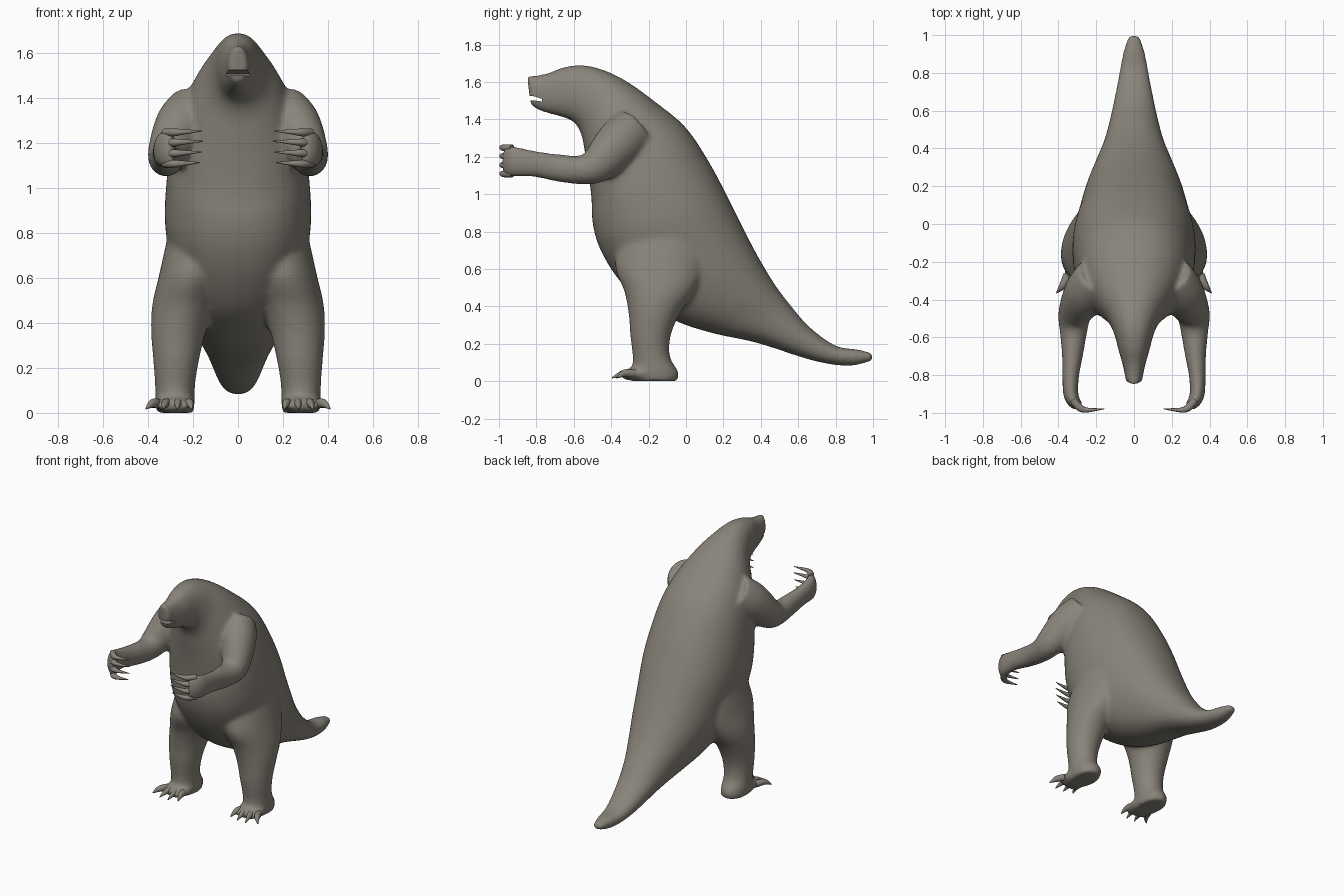
import bpy, bmesh, math
from mathutils import Vector

cube = bpy.data.objects.get("Cube")
if cube:
    bpy.data.objects.remove(cube, do_unlink=True)

hide = bpy.data.materials.new("grey_brown_hide")
hide.use_nodes = True
COLOUR = (0.25, 0.23, 0.195, 1)
hide.diffuse_color = COLOUR
hide.node_tree.nodes["Principled BSDF"].inputs["Base Color"].default_value = COLOUR


def spline(rows, steps=5):
    """Smooth a list of number rows with a Catmull-Rom curve."""
    out = []
    for i in range(len(rows) - 1):
        a, b = rows[max(i - 1, 0)], rows[i]
        c, d = rows[i + 1], rows[min(i + 2, len(rows) - 1)]
        for k in range(steps):
            t = k / steps
            out.append([0.5 * (2 * q + (r - p) * t + (2 * p - 5 * q + 4 * r - s) * t * t
                               + (3 * q - p - 3 * r + s) * t ** 3)
                        for p, q, r, s in zip(a, b, c, d)])
    return out + [list(rows[-1])]


def loft(bm, sections, sides=32, power=1.0):
    """Skin rings given as (centre, half axis u, half axis v)."""
    rings = []
    for c, u, v in sections:
        ring = []
        for k in range(sides):
            a = math.tau * k / sides
            x, y = (math.copysign(abs(f) ** power, f) for f in (math.cos(a), math.sin(a)))
            ring.append(bm.verts.new(c + u * x + v * y))
        rings.append(ring)
    faces = [bm.faces.new((p[k], p[(k + 1) % sides], q[(k + 1) % sides], q[k]))
             for p, q in zip(rings, rings[1:]) for k in range(sides)]
    faces += [bm.faces.new(rings[0]), bm.faces.new(rings[-1])]
    bmesh.ops.recalc_face_normals(bm, faces=faces)


def limb(bm, rows, side, sides=24):
    """Tube along x, y, z with a sideways and an upright radius per row."""
    rows = spline(rows)
    pts = [Vector((side * r[0], r[1], r[2])) for r in rows]
    sections = []
    for i, p in enumerate(pts):
        t = (pts[min(i + 1, len(pts) - 1)] - pts[max(i - 1, 0)]).normalized()
        u = t.cross(Vector((0, 0, 1))).normalized()
        sections.append((p, u * rows[i][3], u.cross(t) * rows[i][4]))
    loft(bm, sections, sides)


def make_object(name, bm):
    mesh = bpy.data.meshes.new(name)
    bm.to_mesh(mesh)
    bm.free()
    mesh.materials.append(hide)
    ob = bpy.data.objects.new(name, mesh)
    bpy.context.collection.objects.link(ob)
    return ob


def shade(ob):
    bpy.ops.object.select_all(action='DESELECT')
    ob.select_set(True)
    bpy.context.view_layer.objects.active = ob
    bpy.ops.object.shade_smooth_by_angle(angle=math.radians(50))


# Head, torso and tail: back y, z; underside y, z; half width
TRUNK = [
    (-.85, 1.632, -.83, 1.475, .043), (-.79, 1.637, -.79, 1.45, .05),
    (-.73, 1.65, -.73, 1.43, .064), (-.66, 1.677, -.67, 1.415, .083),
    (-.56, 1.69, -.60, 1.385, .105), (-.45, 1.667, -.56, 1.32, .14),
    (-.32, 1.605, -.54, 1.22, .2), (-.16, 1.49, -.52, 1.10, .265),
    (0, 1.355, -.505, .97, .3), (.13, 1.16, -.5, .85, .32),
    (.23, .97, -.465, .72, .325), (.32, .79, -.38, .57, .3),
    (.40, .64, -.25, .43, .27), (.48, .51, -.05, .32, .22),
    (.56, .405, .15, .255, .17), (.66, .29, .38, .205, .13),
    (.80, .19, .68, .11, .088), (.92, .17, .87, .082, .06), (1.0, .15, 1.0, .11, .03)]
# Legs: centre, half width, half depth
LEG = [(.17, -.10, .80, .14, .24), (.20, -.13, .62, .15, .25),
       (.24, -.14, .48, .142, .19), (.265, -.17, .36, .122, .137),
       (.275, -.19, .24, .103, .108), (.28, -.185, .13, .09, .1),
       (.28, -.165, .05, .088, .125), (.28, -.165, 0, .082, .12)]
FOOT = [(.275, -.05, .032, .05, .03), (.28, -.2, .045, .085, .045),
        (.285, -.3, .036, .088, .032), (.29, -.34, .03, .07, .02)]
ARM = [(.19, -.28, 1.34, .12, .13), (.25, -.36, 1.27, .12, .13),
       (.312, -.47, 1.16, .09, .1), (.32, -.56, 1.13, .075, .078),
       (.325, -.68, 1.14, .058, .074), (.335, -.8, 1.16, .045, .07),
       (.335, -.9, 1.172, .04, .08), (.315, -.945, 1.176, .034, .085),
       (.285, -.965, 1.178, .024, .08)]

bm = bmesh.new()
loft(bm, [(Vector((0, (a + c) / 2, (b + d) / 2)), Vector((w, 0, 0)),
           Vector((0, (a - c) / 2, (b - d) / 2))) for a, b, c, d, w in spline(TRUNK)],
     sides=48, power=.9)
for side in (-1, 1):
    loft(bm, [(Vector((side * x, y, z)), Vector((rx, 0, 0)), Vector((0, ry, 0)))
              for x, y, z, rx, ry in spline(LEG)])
    limb(bm, FOOT, side)
    limb(bm, ARM, side)
body = make_object("body", bm)

# Mouth cutter: wedge narrowing towards the cheeks
bm = bmesh.new()
loft(bm, [(Vector((0, y, z)), Vector((.1, 0, 0)), Vector((0, 0, h)))
          for y, z, h in ((-.9, 1.518, .016), (-.81, 1.512, .011), (-.77, 1.502, .007))],
     sides=16, power=.4)
mouth = make_object("mouth_cutter", bm)
mouth.hide_render = True
mouth.hide_viewport = True

# Fuse the limbs into one soft skin, then open the mouth
remesh = body.modifiers.new("fuse", 'REMESH')
remesh.mode = 'VOXEL'
remesh.voxel_size = .011
soften = body.modifiers.new("soften", 'SMOOTH')
soften.factor = .5
soften.iterations = 18
cut = body.modifiers.new("mouth", 'BOOLEAN')
cut.operation = 'DIFFERENCE'
cut.solver = 'EXACT'
cut.object = mouth
bpy.context.view_layer.update()
fused = bpy.data.meshes.new_from_object(
    body.evaluated_get(bpy.context.evaluated_depsgraph_get()))
body.modifiers.clear()
body.data = fused
bpy.data.objects.remove(mouth, do_unlink=True)
shade(body)

# Curved claws on hands and feet
for side, label in ((-1, "right"), (1, "left")):
    bm = bmesh.new()
    for z, reach in ((1.108, .17), (1.155, .16), (1.203, .155), (1.248, .16)):
        limb(bm, [(.325, -.93, z, .02, .018), (.29, -.97, z, .02, .018),
                  (.25, -.985, z + .002, .013, .013),
                  (reach, -.978, z + .006, .002, .002)], side, 12)
    shade(make_object(label + "_hand_claws", bm))

    bm = bmesh.new()
    for root, tip, y in ((.225, .205, -.375), (.265, .27, -.395),
                         (.31, .335, -.395), (.35, .41, -.365)):
        limb(bm, [(root, -.27, .04, .024, .022), ((root + tip) / 2, -.33, .042, .018, .02),
                  (tip, y, .018, .003, .003)], side, 12)
    shade(make_object(label + "_foot_claws", bm))
